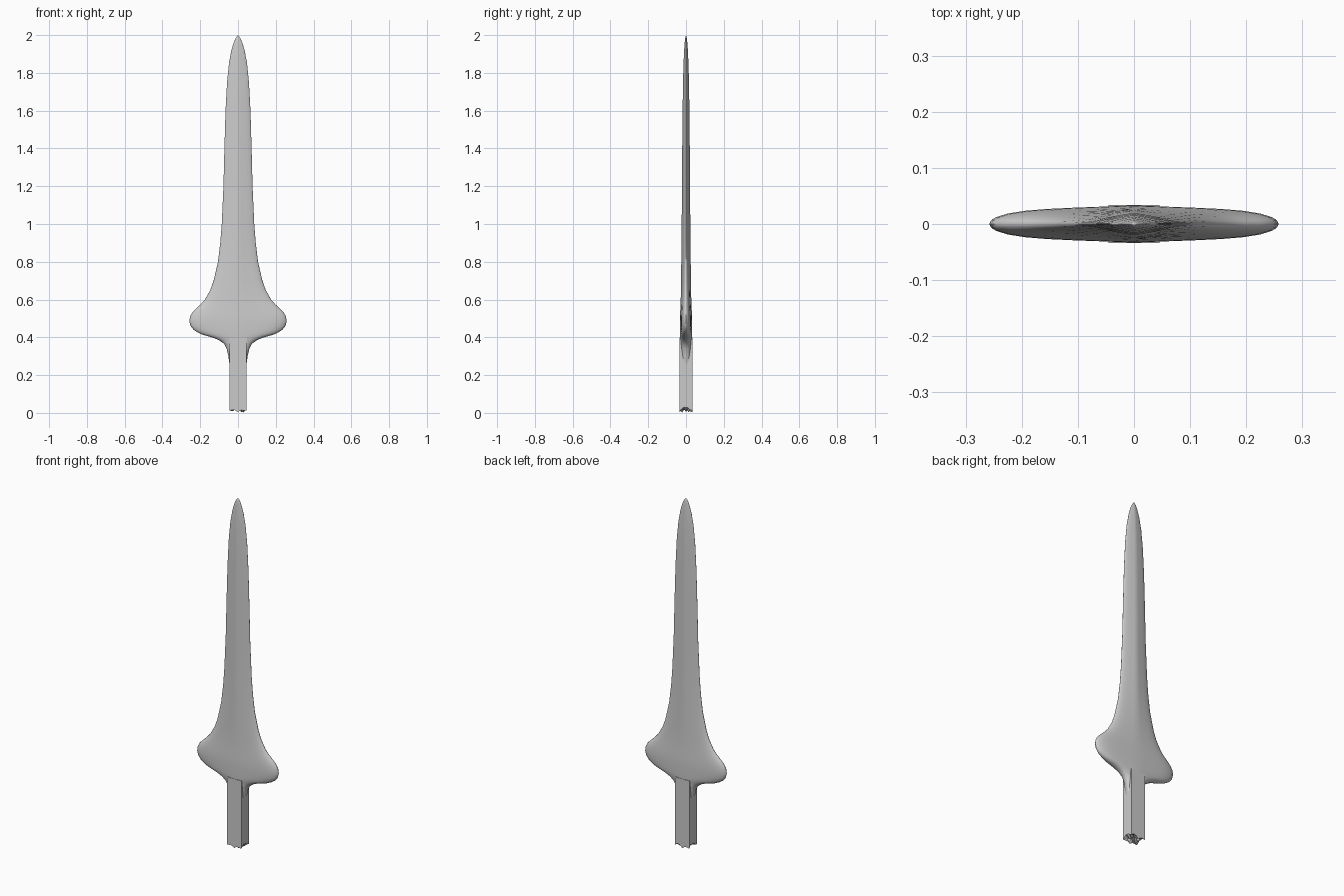
import bpy, bmesh, math, random

if "Cube" in bpy.data.objects:
    bpy.data.objects.remove(bpy.data.objects["Cube"])

random.seed(4)


def make_object(name, bm, angle):
    bmesh.ops.recalc_face_normals(bm, faces=bm.faces)
    mesh = bpy.data.meshes.new(name)
    bm.to_mesh(mesh)
    bm.free()
    ob = bpy.data.objects.new(name, mesh)
    bpy.context.collection.objects.link(ob)
    bpy.ops.object.select_all(action='DESELECT')
    ob.select_set(True)
    bpy.context.view_layer.objects.active = ob
    bpy.ops.object.shade_smooth_by_angle(angle=math.radians(angle))
    return ob


def bridge(bm, a, b):
    n = len(a)
    for i in range(n):
        bm.faces.new((a[i], a[(i + 1) % n], b[(i + 1) % n], b[i]))


# Blade and guard: ridged sections given as (height, half width, half depth)
ROWS = [(0.25, .044, .030), (0.30, .051, .031), (0.34, .060, .032),
        (0.365, .073, .032), (0.385, .100, .032), (0.397, .130, .033),
        (0.405, .155, .033), (0.415, .190, .033), (0.425, .212, .033),
        (0.44, .235, .033), (0.46, .251, .033), (0.485, .258, .033),
        (0.51, .254, .032), (0.53, .243, .031), (0.55, .224, .030),
        (0.575, .197, .029), (0.60, .175, .028), (0.65, .147, .027),
        (0.70, .129, .026), (0.80, .106, .025), (0.90, .094, .024),
        (1.0, .086, .023), (1.2, .077, .021), (1.4, .072, .020),
        (1.6, .066, .018), (1.75, .058, .016), (1.85, .048, .013),
        (1.92, .035, .010), (1.96, .023, .007), (1.985, .012, .004)]
STEPS = [0, .2, .4, .6, .75, .87, .95, .985, 1]


def section(bm, z, w, d):
    k = min(max((z - 0.5) / 0.4, 0), 1)
    slope = 0.28 + 0.35 * k
    quarter = [(u * w, d * (1 - slope * u) * math.sqrt(1 - u ** 6)) for u in STEPS]
    half = quarter + [(x, -y) for x, y in quarter[-2::-1]]
    loop = half + [(-x, y) for x, y in half[-2:0:-1]]
    return [bm.verts.new((x, y, z)) for x, y in loop]


bm = bmesh.new()
rings = [section(bm, *row) for row in ROWS]
for a, b in zip(rings, rings[1:]):
    bridge(bm, a, b)
tip = bm.verts.new((0, 0, 2))
top = rings[-1]
for i in range(len(top)):
    bm.faces.new((top[i], top[(i + 1) % len(top)], tip))
bm.faces.new(rings[0])
make_object("blade_and_guard", bm, 50)

# Grip: square bar with a torn, hollowed lower end
HX, HY = 0.045, 0.034
N = 6
corners = [(-HX, -HY), (HX, -HY), (HX, HY), (-HX, HY)]
outline = []
for (x0, y0), (x1, y1) in zip(corners, corners[1:] + corners[:1]):
    outline += [(x0 + (x1 - x0) * i / N, y0 + (y1 - y0) * i / N) for i in range(N)]

bm = bmesh.new()
upper = [bm.verts.new((x, y, 0.40)) for x, y in outline]
rim = [bm.verts.new((x, y, 0.012 if i % N == 0 else random.uniform(0.012, 0.032)))
       for i, (x, y) in enumerate(outline)]
rim[N // 2].co.z = rim[N // 2 + 2 * N].co.z = 0.004
inner = [bm.verts.new((x * .6, y * .6, random.uniform(0.0, 0.03))) for x, y in outline]
bridge(bm, upper, rim)
bridge(bm, rim, inner)
core = bm.verts.new((0, 0, 0.03))
for i in range(len(inner)):
    bm.faces.new((inner[i], inner[(i + 1) % len(inner)], core))
bm.faces.new(upper)
make_object("grip", bm, 30)
